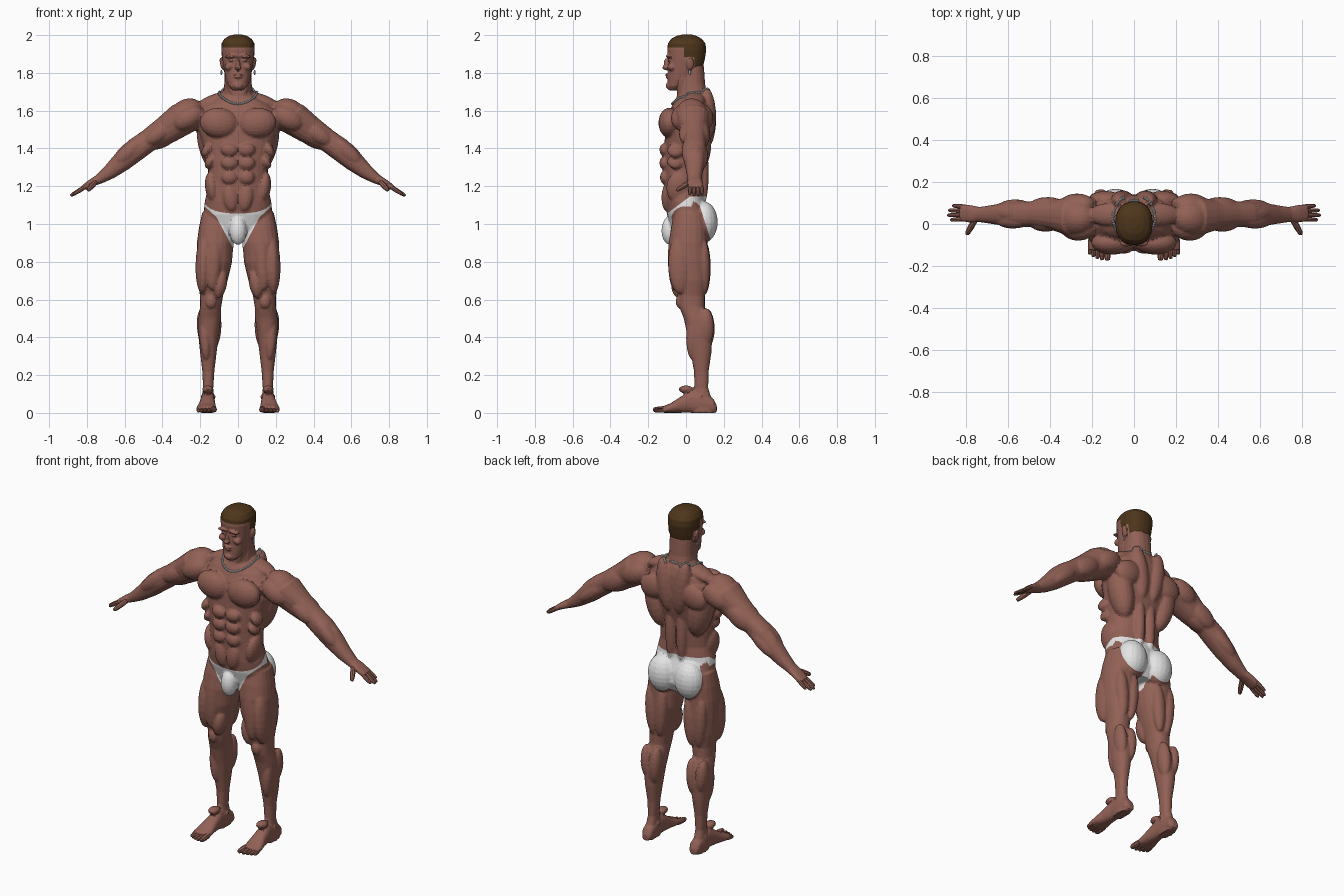
import bpy, bmesh, math
from mathutils import Vector, Matrix
from mathutils.bvhtree import BVHTree


def material(name, rgb):
    m = bpy.data.materials.new(name)
    m.diffuse_color = (*rgb, 1)
    return m


SKIN = material("brown skin", (0.29, 0.12, 0.092))
WHITE = material("white cloth", (0.78, 0.78, 0.78))
HAIR = material("dark brown hair", (0.075, 0.036, 0.011))
SILVER = material("silver", (0.62, 0.64, 0.64))


# ---------- helpers ----------
def loft(bm, secs, n=18, sides=(1, -1), e=2.3):
    """Skin rings given as (centre, U axis, V axis), optionally mirrored in x."""
    def f(v):
        return math.copysign(abs(v) ** (2 / e), v)
    for s in sides:
        rings = []
        for c, u, v in secs:
            ring = []
            for i in range(n):
                a = 2 * math.pi * i / n
                p = Vector(c) + Vector(u) * f(math.cos(a)) + Vector(v) * f(math.sin(a))
                ring.append(bm.verts.new((p.x * s, p.y, p.z)))
            rings.append(ring)
        for a, b in zip(rings, rings[1:]):
            for i in range(n):
                j = (i + 1) % n
                bm.faces.new((a[i], a[j], b[j], b[i]))
        bm.faces.new(rings[0])
        bm.faces.new(rings[-1])


def upright(rows):
    """Rows of z, centre x, half width, front y, back y."""
    return [((cx, (f + b) / 2, z), (w, 0, 0), (0, (b - f) / 2, 0)) for z, cx, w, f, b in rows]


def muscles(bm, rows):
    """Mirrored ellipsoids: x, y, z, three radii, tilt about y in degrees."""
    for x, y, z, rx, ry, rz, tilt in rows:
        for s in ((1, -1) if x else (1,)):
            m = (Matrix.Diagonal((s, 1, 1, 1)) @ Matrix.Translation((x, y, z))
                 @ Matrix.Rotation(math.radians(tilt), 4, 'Y') @ Matrix.Diagonal((rx, ry, rz, 1)))
            bmesh.ops.create_uvsphere(bm, u_segments=18, v_segments=12, radius=1, matrix=m)


def digit(bm, a, b, r):
    a, b = Vector(a), Vector(b)
    d = (b - a).normalized()
    u = d.cross(Vector((0, 0, 1))).normalized()
    v = u.cross(d)
    secs = [(a.lerp(b, t), u * r * k, v * r * k)
            for t, k in ((0, 1), (0.45, 1.05), (0.8, 0.9), (0.95, 0.7), (1, 0.35))]
    loft(bm, secs, 8, e=2)


def finish(name, bm, mats, voxel=0, ratio=1):
    bmesh.ops.recalc_face_normals(bm, faces=bm.faces)
    me = bpy.data.meshes.new(name)
    bm.to_mesh(me)
    bm.free()
    ob = bpy.data.objects.new(name, me)
    bpy.context.collection.objects.link(ob)
    if voxel:  # fuse the parts, then reduce to flat facets
        r = ob.modifiers.new("fuse", 'REMESH')
        r.mode = 'VOXEL'
        r.voxel_size = voxel
        sm = ob.modifiers.new("soften", 'SMOOTH')
        sm.factor, sm.iterations = 0.45, 2
        ob.modifiers.new("facets", 'DECIMATE').ratio = ratio
        dg = bpy.context.evaluated_depsgraph_get()
        new = bpy.data.meshes.new_from_object(ob.evaluated_get(dg))
        ob.modifiers.clear()
        ob.data = new
    ob.data.materials.clear()
    for m in mats:
        ob.data.materials.append(m)
    return ob


def paint(ob, planes, inside, rule):
    """Cut the mesh along planes, then give slot 1 to faces meeting the rule."""
    bm = bmesh.new()
    bm.from_mesh(ob.data)
    for co, no in planes:
        fs = [f for f in bm.faces if inside(f.calc_center_median())]
        geom = fs + list({e for f in fs for e in f.edges}) + list({v for f in fs for v in f.verts})
        bmesh.ops.bisect_plane(bm, geom=geom, dist=1e-5, plane_co=co, plane_no=no)
    for f in bm.faces:
        c = f.calc_center_median()
        f.material_index = int(inside(c) and rule(abs(c.x), c.y, c.z))
    bm.to_mesh(ob.data)
    bm.free()


# ---------- body ----------
bm = bmesh.new()
# torso and neck
loft(bm, upright([
    (0.92, 0, .09, -.05, .10), (0.98, 0, .165, -.08, .13), (1.05, 0, .183, -.10, .125),
    (1.12, 0, .176, -.11, .10), (1.20, 0, .158, -.115, .09), (1.30, 0, .158, -.118, .095),
    (1.40, 0, .182, -.115, .12), (1.50, 0, .21, -.11, .14), (1.58, 0, .21, -.095, .14),
    (1.635, 0, .165, -.07, .135), (1.68, 0, .09, -.045, .12)]), 28, (1,))
loft(bm, upright([(1.60, 0, .08, -.05, .12), (1.68, 0, .08, -.048, .115),
                  (1.74, 0, .073, -.045, .102), (1.84, 0, .07, -.03, .095)]), 18, (1,))
muscles(bm, [
    (.102, -.088, 1.535, .102, .058, .08, -6),    # chest
    (.046, -.113, 1.393, .045, .028, .034, -8),   # belly rows
    (.046, -.113, 1.323, .044, .028, .036, -4),
    (.045, -.110, 1.247, .042, .028, .038, 0),
    (.040, -.100, 1.14, .040, .030, .075, 8),
    (.138, -.04, 1.19, .036, .065, .085, 8),      # flanks
    (.148, -.055, 1.33, .026, .045, .04, -25),    # ribs
    (.165, -.055, 1.39, .026, .045, .04, -25)])
muscles(bm, [
    (.145, .06, 1.43, .068, .075, .16, 12),       # wide back
    (.135, .115, 1.53, .085, .042, .07, 25),      # shoulder blades
    (.055, .11, 1.56, .052, .05, .16, 8),         # upper back
    (.115, .045, 1.655, .11, .055, .035, 18),     # neck to shoulder
    (.036, .085, 1.27, .034, .036, .18, 0),       # lower back
    (.088, .092, 1.01, .088, .076, .11, 0),       # seat
    (.035, -.02, 1.72, .022, .03, .09, 18),       # neck cords
    (0, -.085, .965, .046, .045, .075, 0)])
# legs
loft(bm, upright([
    (1.06, .115, .075, -.06, .10), (.98, .115, .092, -.08, .115), (.90, .122, .096, -.09, .115),
    (.80, .125, .094, -.082, .118), (.70, .135, .08, -.062, .112), (.62, .14, .061, -.042, .10),
    (.56, .145, .056, -.036, .10), (.50, .15, .06, -.012, .125), (.42, .156, .055, .005, .14),
    (.32, .157, .044, .025, .135), (.22, .157, .032, .042, .12), (.13, .158, .027, .045, .118),
    (.06, .16, .033, .03, .14), (.0, .162, .033, .03, .15)]), 20)
muscles(bm, [
    (.183, -.03, .79, .042, .065, .16, -2),       # thigh front
    (.128, -.062, .82, .042, .034, .17, -3),
    (.094, -.035, .685, .036, .045, .08, -10),
    (.062, .01, .86, .036, .06, .10, -8),
    (.095, .095, .77, .038, .036, .15, -4),       # thigh back
    (.162, .092, .77, .038, .036, .15, 4),
    (.143, -.036, .59, .029, .018, .036, 0),      # knee
    (.124, .108, .445, .036, .044, .11, -4),      # calf
    (.184, .104, .455, .034, .044, .10, 4),
    (.175, .035, .40, .03, .035, .12, 4),
    (.16, .0, .125, .03, .04, .0001 + .02, 0),
    (.158, .08, .085, .04, .022, .02, 0)])        # ankle
# feet
loft(bm, [((cx, y, h / 2), (w, 0, 0), (0, 0, h / 2)) for y, cx, w, h in (
    (.163, .158, .02, .04), (.145, .158, .033, .075), (.09, .16, .036, .11), (.03, .16, .037, .118),
    (-.03, .163, .043, .085), (-.08, .167, .053, .052), (-.125, .168, .054, .034))], 16)
# arms, down to the palm
loft(bm, [((x, y, z), (.62 * r, 0, .78 * r), (0, w, 0)) for x, y, z, r, w in (
    (.19, .035, 1.58, .075, .09), (.29, .035, 1.56, .09, .095), (.38, .042, 1.497, .077, .072),
    (.47, .046, 1.445, .06, .06), (.54, .046, 1.395, .062, .062), (.61, .046, 1.335, .055, .056),
    (.68, .045, 1.275, .04, .044), (.735, .045, 1.237, .027, .036), (.775, .048, 1.218, .021, .042),
    (.81, .052, 1.197, .016, .042), (.825, .052, 1.188, .012, .038))], 18)
muscles(bm, [
    (.275, .03, 1.58, .10, .085, .078, 35),       # shoulder cap
    (.265, -.02, 1.56, .09, .06, .06, 30),
    (.27, .095, 1.56, .09, .05, .06, 30),
    (.42, .005, 1.478, .09, .042, .045, 35),      # upper arm
    (.41, .088, 1.475, .10, .04, .055, 35),
    (.40, .05, 1.445, .09, .05, .04, 25),
    (.575, .012, 1.385, .10, .034, .04, 42),      # forearm
    (.585, .05, 1.385, .09, .04, .04, 40),
    (.565, .085, 1.36, .10, .032, .036, 40)])
body = finish("body", bm, [SKIN, WHITE], 0.0075, 0.25)

# ---------- briefs, painted on the hips ----------
cuts = [((0, 0, 1.145), (0, 0, 1)), ((0, -.115, 1.045), (0, -.74, 1)), ((0, 0, .902), (0, 0, 1)),
        ((0, .07, 1.105), (0, 1, .32)), ((0, .03, 0), (0, 1, 0))]
for s in (1, -1):
    cuts += [((s * .042, 0, .90), (-1.9 * s, 0, 1)), ((s * .085, 0, 1.01), (-.9 * s, 0, 1))]


def in_briefs(x, y, z):
    if not .885 < z < min(1.145, 1.045 + .74 * (y + .115)):
        return False
    if y < .03:
        return z > min(.90 + 1.9 * (x - .042), 1.01 + .9 * (x - .085))
    return z > 1.105 or x < .03 or (z > .902 and y > .07 + .32 * (1.105 - z))


paint(body, cuts, lambda c: .84 < c.z < 1.19 and abs(c.x) < .3, in_briefs)

# ---------- fingers and toes ----------
bm = bmesh.new()
for y, x, z in ((.087, .862, 1.160), (.065, .882, 1.15), (.042, .887, 1.15), (.020, .872, 1.155)):
    digit(bm, (.80, .052 + (y - .052) * .85, 1.203), (x, y, z), .0105)
digit(bm, (.755, .02, 1.222), (.795, -.05, 1.178), .014)
finish("fingers", bm, [SKIN])
bm = bmesh.new()
for x, y, r in ((.126, -.174, .016), (.152, -.172, .012), (.174, -.166, .0115),
                (.194, -.157, .011), (.211, -.145, .0105)):
    digit(bm, (x * .9 + .016, -.10, r + .004), (x, y, r), r)
finish("toes", bm, [SKIN])

# ---------- head ----------
bm = bmesh.new()
loft(bm, upright([
    (1.708, 0, .028, -.092, -.03), (1.73, 0, .05, -.098, .0), (1.77, 0, .066, -.097, .06),
    (1.82, 0, .076, -.095, .088), (1.87, 0, .084, -.094, .10), (1.92, 0, .089, -.10, .108),
    (1.955, 0, .088, -.097, .104), (1.98, 0, .073, -.08, .085), (1.996, 0, .048, -.05, .055),
    (2.003, 0, .02, -.02, .03)]), 22, (1,))
muscles(bm, [
    (0, -.103, 1.845, .011, .016, .034, 0),       # nose
    (0, -.110, 1.827, .017, .016, .011, 0),
    (.035, -.091, 1.888, .034, .016, .010, 6),    # brow
    (.034, -.087, 1.866, .014, .010, .007, 0),    # eyes
    (.048, -.074, 1.832, .024, .024, .02, 20),    # cheeks
    (0, -.098, 1.791, .026, .012, .006, 0),       # lips
    (0, -.097, 1.778, .022, .012, .006, 0),
    (0, -.092, 1.732, .026, .016, .018, 0),       # chin
    (.086, .022, 1.848, .009, .02, .034, 12)])    # ears
head = finish("head", bm, [SKIN, HAIR], 0.005, 0.3)
paint(head, [((0, 0, 1.935), (0, 0, 1)), ((0, 0, 1.885), (0, 0, 1)), ((0, 0, 1.815), (0, 0, 1)),
             ((0, -.01, 0), (0, 1, 0)), ((0, .045, 0), (0, 1, 0))],
      lambda c: c.z > 1.78,
      lambda x, y, z: z > 1.935 or (y > -.01 and z > 1.885) or (y > .045 and z > 1.815))

# ---------- jewellery ----------
bm = bmesh.new()
bb = bmesh.new()
bb.from_mesh(body.data)
tree = BVHTree.FromBMesh(bb)
bb.free()
for i in range(60):  # beads resting on the skin
    a = 2 * math.pi * i / 60
    s = math.sin(a)
    p = Vector((.1 * math.cos(a), .035 + .105 * s, 1.695 + .0375 * s - .0225 * s * s))
    loc, nor, _, _ = tree.find_nearest(p)
    bmesh.ops.create_icosphere(bm, subdivisions=1, radius=.0075,
                               matrix=Matrix.Translation(loc + nor * .003))
finish("necklace", bm, [SILVER])
bm = bmesh.new()
muscles(bm, [(.088, .02, 1.802, .005, .006, .014, 0)])
finish("earrings", bm, [SILVER])
